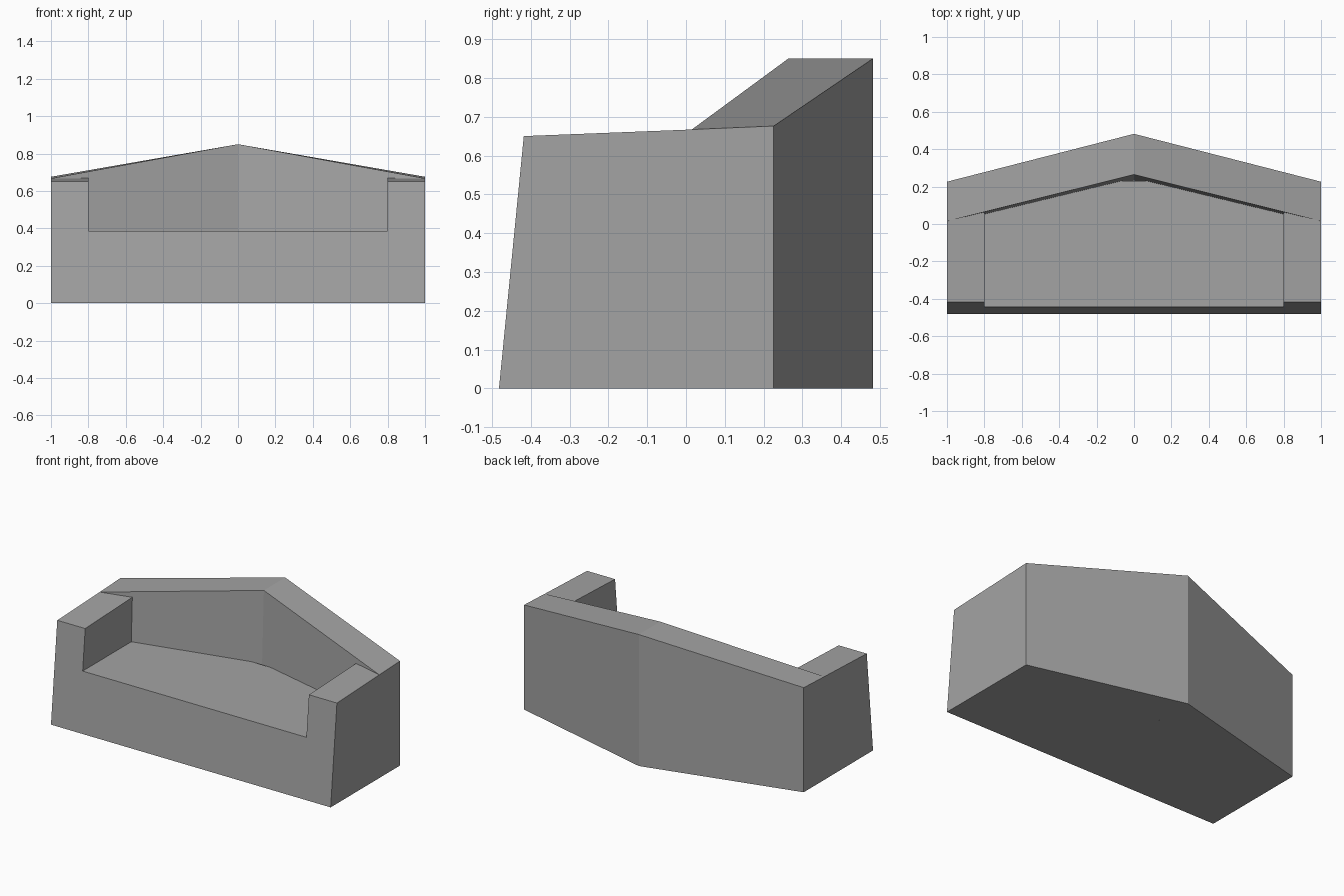
import bpy, bmesh

cube = bpy.data.objects.get("Cube")
if cube:
    bpy.data.objects.remove(cube, do_unlink=True)

grey = bpy.data.materials.new("plain grey")
grey.use_nodes = True
colour = (0.37, 0.37, 0.37, 1)
grey.diffuse_color = colour
grey.node_tree.nodes["Principled BSDF"].inputs["Base Color"].default_value = colour


def loft(name, bottom, top, mirror=False):
    """Closed solid between a floor outline (x, y) and a top outline (x, y, z)."""
    bm = bmesh.new()
    low = [bm.verts.new((x, y, 0)) for x, y in bottom]
    high = [bm.verts.new(p) for p in top]
    n = len(low)
    bm.faces.new(low)
    bm.faces.new(high)
    for i in range(n):
        j = (i + 1) % n
        bm.faces.new((low[i], low[j], high[j], high[i]))
    if mirror:
        bmesh.ops.scale(bm, vec=(-1, 1, 1), verts=bm.verts)
    bmesh.ops.recalc_face_normals(bm, faces=bm.faces)
    mesh = bpy.data.meshes.new(name)
    bm.to_mesh(mesh)
    bm.free()
    mesh.materials.append(grey)
    obj = bpy.data.objects.new(name, mesh)
    bpy.context.collection.objects.link(obj)
    return obj


FRONT, ARM_Z, SEAT_Z = -0.482, 0.65, 0.385
LEAN = 0.064 / ARM_Z          # backward slope of the front face
INNER = 0.8                   # inner side of the arms


def front_y(z):
    return FRONT + LEAN * z


# Seat block between the arms
seat_back = 0.23
y = front_y(SEAT_Z)
loft("seat",
     [(-INNER, FRONT), (INNER, FRONT), (INNER, seat_back), (-INNER, seat_back)],
     [(-INNER, y, SEAT_Z), (INNER, y, SEAT_Z),
      (INNER, seat_back, SEAT_Z), (-INNER, seat_back, SEAT_Z)])

# Arms with a gently rising top, and the two halves of the angled backrest
y = front_y(ARM_Z)
for side, flip in (("left", False), ("right", True)):
    loft(side + "_arm",
         [(INNER, FRONT), (1, FRONT), (1, -0.01), (INNER, 0.05)],
         [(INNER, y, ARM_Z), (1, y, ARM_Z),
          (1, 0.015, 0.667), (INNER, 0.08, 0.669)], flip)
    loft(side + "_backrest",
         [(0, 0.232), (1, -0.01), (1, 0.226), (0, 0.482)],
         [(0, 0.264, 0.85), (1, 0.015, 0.667),
          (1, 0.226, 0.676), (0, 0.482, 0.85)], flip)
